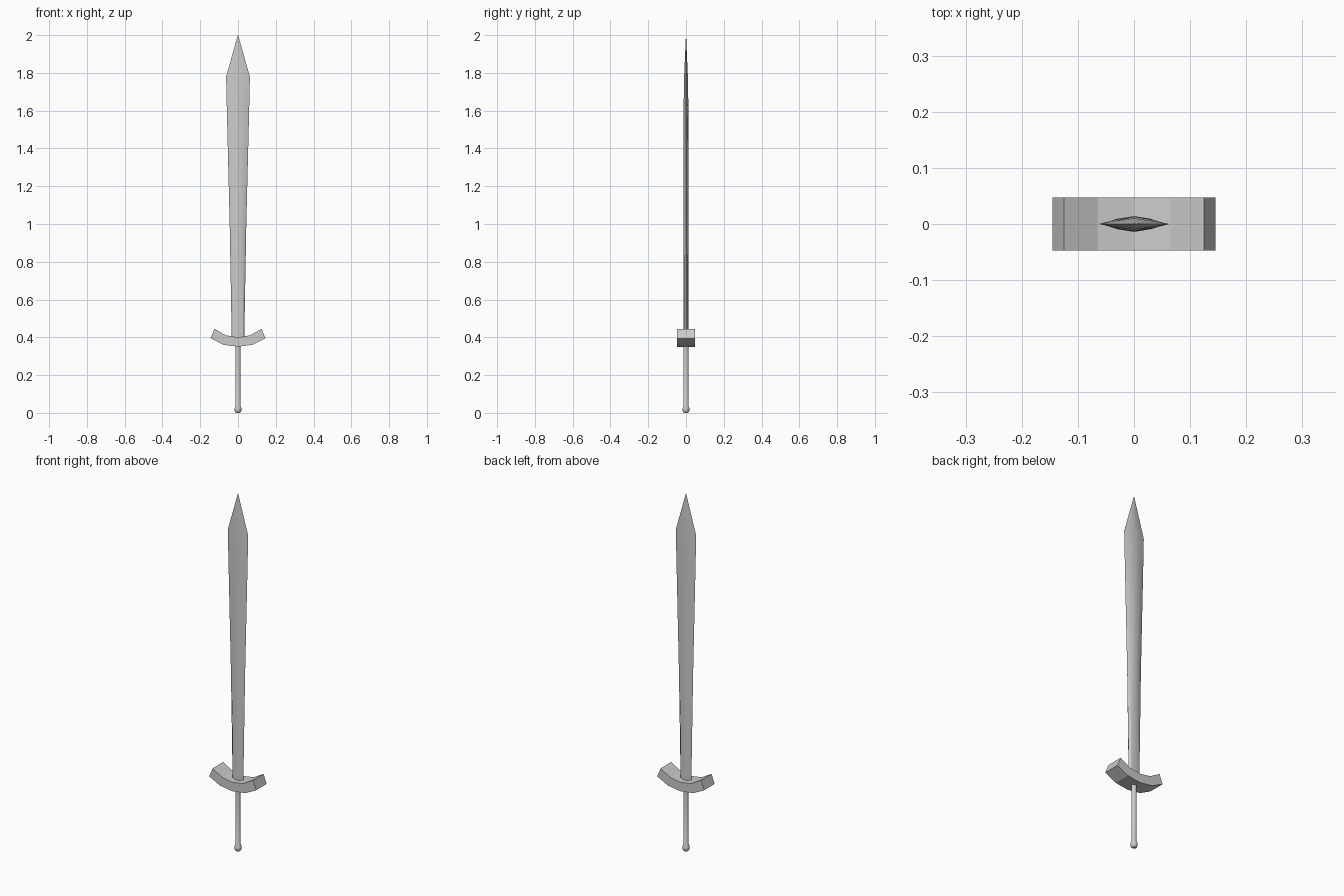
import bpy, bmesh, math

if "Cube" in bpy.data.objects:
    bpy.data.objects.remove(bpy.data.objects["Cube"])


def finish(bm, name, smooth=None):
    bmesh.ops.remove_doubles(bm, verts=bm.verts, dist=1e-5)
    bmesh.ops.recalc_face_normals(bm, faces=bm.faces)
    mesh = bpy.data.meshes.new(name)
    bm.to_mesh(mesh)
    bm.free()
    obj = bpy.data.objects.new(name, mesh)
    bpy.context.collection.objects.link(obj)
    if smooth:
        bpy.ops.object.select_all(action='DESELECT')
        obj.select_set(True)
        bpy.context.view_layer.objects.active = obj
        bpy.ops.object.shade_smooth_by_angle(angle=math.radians(smooth))
    return obj


def loft(name, rings, smooth=None):
    """Skin closed rings of points from bottom to top and cap the ends."""
    bm = bmesh.new()
    loops = [[bm.verts.new(p) for p in ring] for ring in rings]
    n = len(loops[0])
    for a, b in zip(loops, loops[1:]):
        for i in range(n):
            j = (i + 1) % n
            bm.faces.new((a[i], a[j], b[j], b[i]))
    bm.faces.new(loops[0][::-1])
    bm.faces.new(loops[-1])
    return finish(bm, name, smooth)


def blade_ring(z, w, shoulder, shoulder_y, ridge):
    quarter = [(w, 0), (shoulder, shoulder_y), (0, ridge)]
    half = quarter + [(-x, y) for x, y in quarter[1::-1]]
    return [(x, y, z) for x, y in half + [(x, -y) for x, y in half[3:0:-1]]]


# Blade: bevelled section widening upward, then a long point
loft("blade", [
    blade_ring(0.385, 0.033, 0.026, 0.010, 0.014),
    blade_ring(1.00, 0.044, 0.031, 0.009, 0.014),
    blade_ring(1.60, 0.059, 0.036, 0.007, 0.013),
    blade_ring(1.78, 0.063, 0.036, 0.005, 0.010),
    blade_ring(2.00, 0.0006, 0.0003, 0.0002, 0.0004),
], 30)

# Guard: faceted upward-curving bar
upper = [(0, 0.40), (0.065, 0.411), (0.125, 0.445)]
lower = [(0.145, 0.395), (0.078, 0.361), (0, 0.35)]
right = upper + lower
profile = right + [(-x, z) for x, z in right[::-1] if x > 0]
loft("guard", [[(x, y, z) for x, z in profile] for y in (-0.047, 0.047)])


# Grip with a small rounded pommel
def circle(r, z, n=16):
    return [(r * math.cos(math.tau * i / n), r * math.sin(math.tau * i / n), z)
            for i in range(n)]


grip = [(0.010, 0), (0.016, 0.006), (0.0185, 0.017), (0.017, 0.028),
        (0.0135, 0.034), (0.0135, 0.375)]
loft("grip", [circle(r, z) for r, z in grip], 40)
